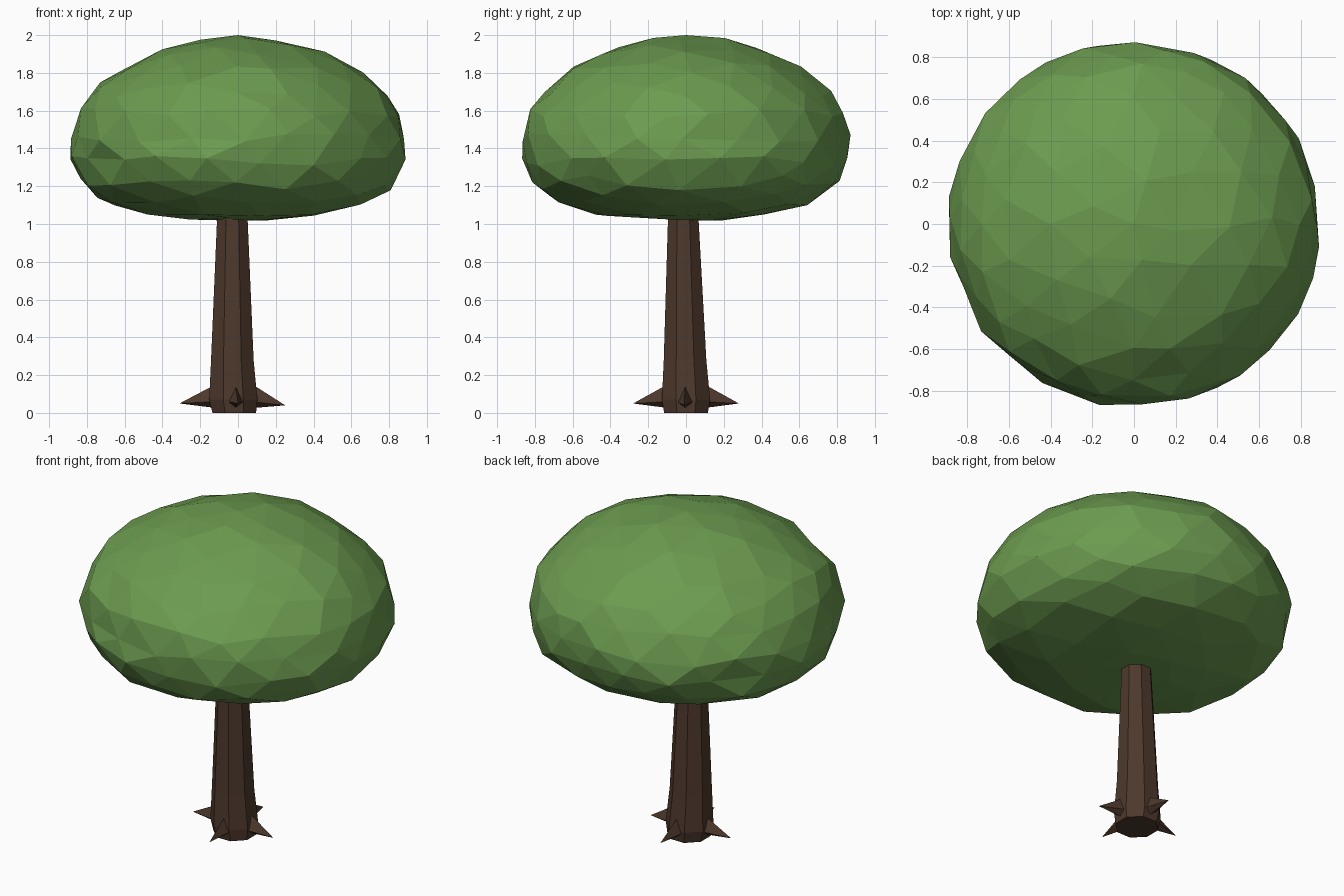
import bpy, bmesh, math, random
from mathutils import Vector

if "Cube" in bpy.data.objects:
    bpy.data.objects.remove(bpy.data.objects["Cube"])

random.seed(7)


def material(name, color):
    m = bpy.data.materials.new(name)
    m.diffuse_color = (*color, 1)
    m.use_nodes = True
    m.node_tree.nodes["Principled BSDF"].inputs["Base Color"].default_value = m.diffuse_color
    return m


def add_object(name, bm, mat):
    bmesh.ops.recalc_face_normals(bm, faces=bm.faces[:])
    mesh = bpy.data.meshes.new(name)
    bm.to_mesh(mesh)
    bm.free()
    mesh.materials.append(mat)
    ob = bpy.data.objects.new(name, mesh)
    bpy.context.collection.objects.link(ob)
    return ob


def loft(name, rings, sides, mat):
    """Skin of polygon rings given as (x, y, z, radius)."""
    bm = bmesh.new()
    loops = []
    for x, y, z, r in rings:
        loops.append([bm.verts.new((x + r * math.cos(a), y + r * math.sin(a), z))
                      for a in (2 * math.pi * (i + 0.5) / sides for i in range(sides))])
    for a, b in zip(loops, loops[1:]):
        for i in range(sides):
            j = (i + 1) % sides
            bm.faces.new((a[i], a[j], b[j], b[i]))
    bm.faces.new(loops[0])
    bm.faces.new(loops[-1])
    return add_object(name, bm, mat)


leaf = material("leaf_green", (0.15, 0.33, 0.08))
bark = material("bark_brown", (0.075, 0.04, 0.025))

# Canopy: faceted ball, domed above and flattened below its widest level
MID, RX, RY, UP, DOWN = 1.45, 0.895, 0.88, 0.55, 0.43
bm = bmesh.new()
bmesh.ops.create_icosphere(bm, subdivisions=3, radius=1)
for v in bm.verts:
    pole = abs(v.co.z) > 0.99
    d = v.co.normalized()
    if not pole:
        d = (d + Vector([random.uniform(-0.05, 0.05) for _ in range(3)])).normalized()
    p = 1.85 if d.z > 0 else 2.9
    rho = math.hypot(d.x, d.y)
    t = (rho ** p + abs(d.z) ** p) ** (-1 / p)
    if not pole:
        t *= random.uniform(0.975, 1.012)
    v.co = (d.x * t * RX, d.y * t * RY, MID + d.z * t * (UP if d.z > 0 else DOWN))
add_object("canopy", bm, leaf)

# Trunk: tapered eight-sided column
loft("trunk", [(-0.02, 0.0, 0.0, 0.125), (-0.025, 0.0, 0.07, 0.138),
               (-0.03, -0.005, 0.28, 0.122), (-0.03, -0.015, 1.06, 0.086)], 8, bark)

# Roots: pointed spikes around the foot of the trunk
tips = {"left": (-0.31, 0.0, 0.05), "right": (0.25, -0.01, 0.04),
        "front": (0.0, -0.28, 0.05), "back": (-0.02, 0.28, 0.05)}
for side, tip in tips.items():
    tip = Vector(tip)
    out = Vector((tip.x + 0.02, tip.y, 0)).normalized()
    across = Vector((-out.y, out.x, 0))
    base = Vector((-0.02, 0, 0.08)) + out * 0.09
    bm = bmesh.new()
    ring = [bm.verts.new(base + across * a + Vector((0, 0, h)))
            for a, h in ((-0.045, -0.02), (0, -0.055), (0.045, -0.02), (0, 0.075))]
    point = bm.verts.new(tip)
    for i in range(4):
        bm.faces.new((ring[i], ring[(i + 1) % 4], point))
    bm.faces.new(ring)
    add_object("root_" + side, bm, bark)
